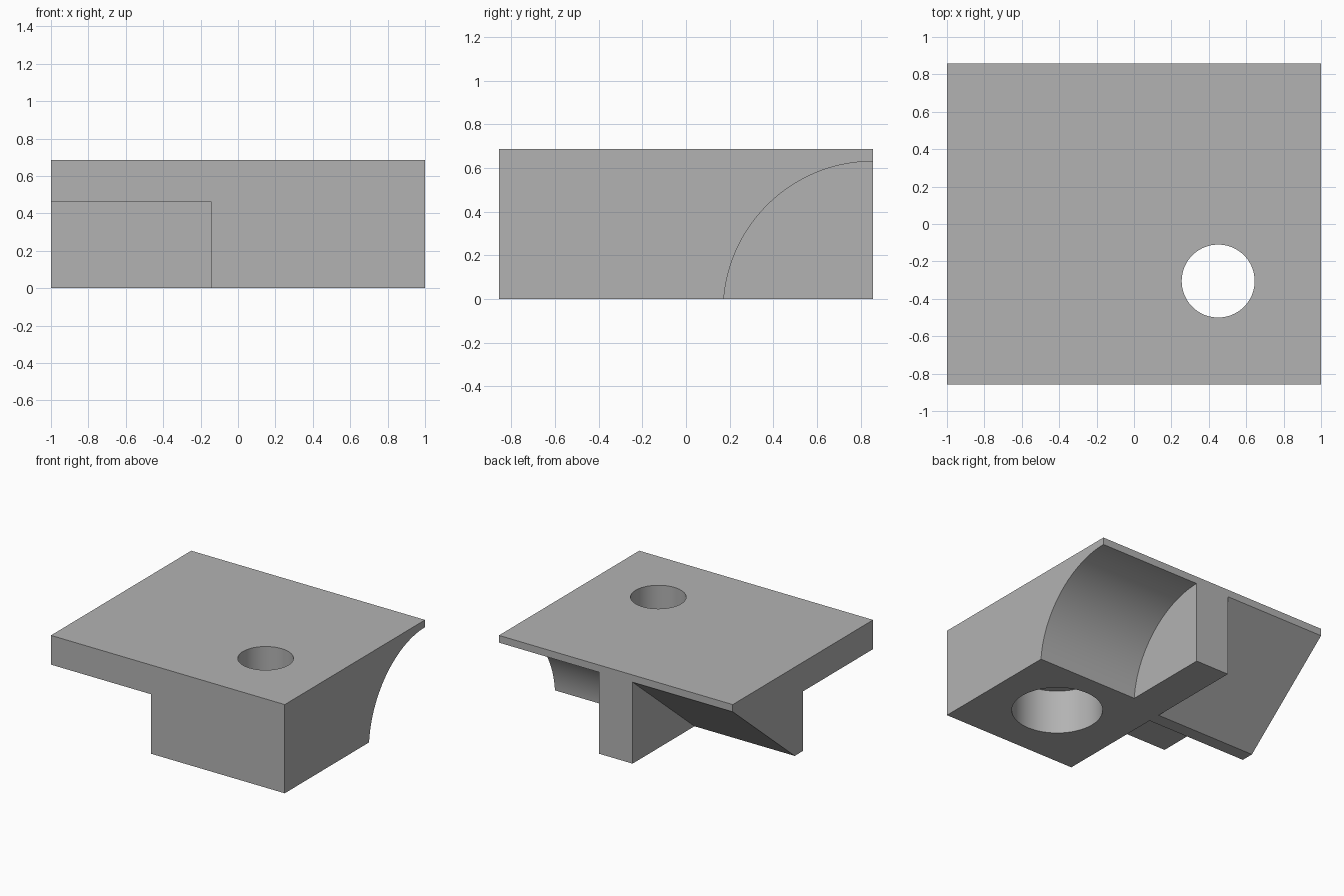
import bpy
import bmesh
from math import sin, cos, pi, radians

cube = bpy.data.objects.get("Cube")
if cube:
    bpy.data.objects.remove(cube, do_unlink=True)

# Overall half sizes, height and main levels
HX, HY, H = 1.0, 0.857, 0.686
RIB = 0.143            # half width of the central rib
PLATE = 0.63           # underside of the thin top plate
OUT = 0.1              # how far cutters reach past the body

grey = bpy.data.materials.new("plain grey")
grey.use_nodes = True
grey.diffuse_color = (0.45, 0.45, 0.45, 1)
grey.node_tree.nodes["Principled BSDF"].inputs["Base Color"].default_value = grey.diffuse_color


def extrude(name, ring, offset):
    """Solid made by sweeping a closed ring of points along an offset."""
    bm = bmesh.new()
    face = bm.faces.new([bm.verts.new(p) for p in ring])
    swept = bmesh.ops.extrude_face_region(bm, geom=[face], use_keep_orig=True)
    moved = [v for v in swept["geom"] if isinstance(v, bmesh.types.BMVert)]
    bmesh.ops.translate(bm, verts=moved, vec=offset)
    bmesh.ops.recalc_face_normals(bm, faces=bm.faces)
    mesh = bpy.data.meshes.new(name)
    bm.to_mesh(mesh)
    bm.free()
    mesh.materials.append(grey)
    obj = bpy.data.objects.new(name, mesh)
    bpy.context.collection.objects.link(obj)
    return obj


def side_profile(name, x0, x1, yz):
    return extrude(name, [(x0, y, z) for y, z in yz], (x1 - x0, 0, 0))


def cylinder(name, x, y, radius, z0, z1, sides=96):
    ring = [(x + radius * cos(2 * pi * i / sides), y + radius * sin(2 * pi * i / sides), z0)
            for i in range(sides)]
    return extrude(name, ring, (0, 0, z1 - z0))


# Solid block
body = side_profile("bracket_body", -HX, HX, [(-HY, 0), (HY, 0), (HY, H), (-HY, H)])

# Square recess under the front
recess = side_profile("front_recess_cutter", -HX - OUT, -RIB,
                      [(-HY - OUT, -OUT), (0, -OUT), (0, 0.46), (-HY - OUT, 0.46)])

# Sloped underside at the back
slope = (HY - 0.1) / PLATE
wedge = side_profile("sloped_cutter", -HX - OUT, -RIB,
                     [(0.1 - OUT * slope, -OUT), (HY, PLATE), (HY + OUT, PLATE), (HY + OUT, -OUT)])

# Concave quarter round at the back
R = HY - 0.171
arc = [(HY + R * cos(a), PLATE - R + R * sin(a))
       for a in (pi / 2 + pi / 2 * i / 64 for i in range(65))]
cove = side_profile("cove_cutter", RIB, HX + OUT,
                    arc + [(arc[-1][0], -OUT), (HY + OUT, -OUT), (HY + OUT, PLATE)])

# Bolt hole with a wide counterbore from below
hole = cylinder("hole_cutter", 0.45, -0.305, 0.195, -OUT, H + OUT)
bore = cylinder("counterbore_cutter", 0.45, -0.305, 0.32, -OUT, 0.34)

cutters = [recess, wedge, cove, hole, bore]
for cutter in cutters:
    cutter.hide_render = True
    mod = body.modifiers.new(cutter.name, 'BOOLEAN')
    mod.operation = 'DIFFERENCE'
    mod.solver = 'EXACT'
    mod.object = cutter

# Bake the cuts, then drop the cutters
bpy.context.view_layer.update()
graph = bpy.context.evaluated_depsgraph_get()
cut_mesh = bpy.data.meshes.new_from_object(body.evaluated_get(graph))
body.modifiers.clear()
body.data = cut_mesh
for cutter in cutters:
    bpy.data.objects.remove(cutter, do_unlink=True)

# Smooth the round walls, keep the edges crisp
bpy.ops.object.select_all(action='DESELECT')
body.select_set(True)
bpy.context.view_layer.objects.active = body
bpy.ops.object.shade_smooth_by_angle(angle=radians(20))
